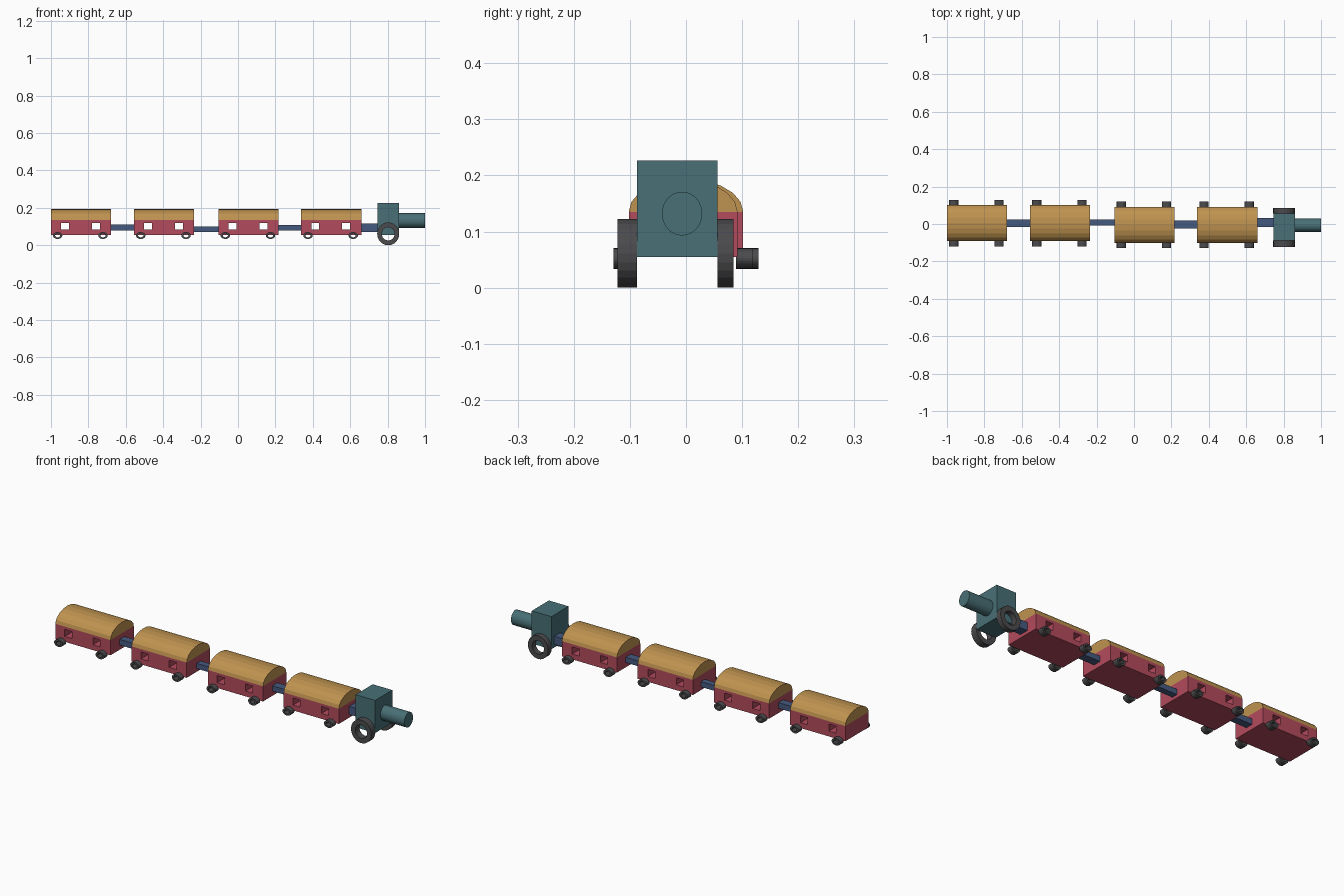
import bpy, bmesh
from math import sin, cos, pi

if "Cube" in bpy.data.objects:
    bpy.data.objects.remove(bpy.data.objects["Cube"])


def material(name, rgb):
    m = bpy.data.materials.new(name)
    m.diffuse_color = (*rgb, 1)
    m.use_nodes = True
    m.node_tree.nodes["Principled BSDF"].inputs["Base Color"].default_value = m.diffuse_color
    return m


RED = material("red", (0.45, 0.07, 0.11))
OCHRE = material("ochre", (0.52, 0.29, 0.08))
TEAL = material("teal", (0.065, 0.16, 0.18))
BLUE = material("blue", (0.06, 0.10, 0.21))
DARK = material("dark_grey", (0.07, 0.07, 0.075))


def finish(name, bm, mat):
    bmesh.ops.recalc_face_normals(bm, faces=bm.faces)
    me = bpy.data.meshes.new(name)
    bm.to_mesh(me)
    bm.free()
    ob = bpy.data.objects.new(name, me)
    bpy.context.collection.objects.link(ob)
    if mat:
        me.materials.append(mat)
    return ob


def add_box(bm, x, y, z):
    """Box from (min, max) pairs on each axis."""
    for v in bmesh.ops.create_cube(bm, size=1)["verts"]:
        v.co = [lo + (c + 0.5) * (hi - lo) for c, (lo, hi) in zip(v.co, (x, y, z))]


def box(name, x, y, z, mat):
    bm = bmesh.new()
    add_box(bm, x, y, z)
    return finish(name, bm, mat)


def prism(name, points, axis, lo, hi, mat):
    """Extrude a closed profile along x (points are y, z) or y (points are x, z)."""
    bm = bmesh.new()
    place = (lambda a, b, d: (d, a, b)) if axis == "x" else (lambda a, b, d: (a, d, b))
    rings = [[bm.verts.new(place(a, b, d)) for a, b in points] for d in (lo, hi)]
    n = len(points)
    for r in rings:
        bm.faces.new(r)
    for i in range(n):
        j = (i + 1) % n
        bm.faces.new((rings[0][i], rings[0][j], rings[1][j], rings[1][i]))
    return finish(name, bm, mat)


def wheel(name, x, z, rx, rz, hole, y0, y1, n=24):
    """Open ring with its axle along y."""
    bm = bmesh.new()
    loops = []
    for k, y in ((1, y0), (1, y1), (hole, y1), (hole, y0)):
        loops.append([bm.verts.new((x + k * rx * cos(2 * pi * i / n), y,
                                    z + k * rz * sin(2 * pi * i / n))) for i in range(n)])
    for a in range(4):
        p, q = loops[a], loops[(a + 1) % 4]
        for i in range(n):
            j = (i + 1) % n
            bm.faces.new((p[i], p[j], q[j], q[i]))
    return finish(name, bm, DARK)


# Carriages: body with through windows, barrel roof, four ring wheels
LENGTH, HALF = 0.321, 0.097
carriages = [(-1.0, 0.005), (-0.556, 0.005), (-0.104, -0.005), (0.338, -0.005)]
for c, (x, y) in enumerate(carriages, 1):
    body = box(f"carriage_body_{c}", (x, x + LENGTH), (y - HALF, y + HALF), (0.055, 0.135), RED)
    bm = bmesh.new()
    for w in (0.054, 0.219):
        add_box(bm, (x + w, x + w + 0.042), (-0.2, 0.2), (0.083, 0.12))
    cutter = finish(f"window_cutter_{c}", bm, None)
    cutter.hide_render = True
    cutter.hide_viewport = True
    cut = body.modifiers.new("windows", "BOOLEAN")
    cut.operation, cut.solver, cut.object = "DIFFERENCE", "EXACT", cutter

    arc = [(y + HALF * cos(pi * i / 10), 0.135 + 0.058 * sin(pi * i / 10)) for i in range(11)]
    prism(f"carriage_roof_{c}", arc, "x", x, x + LENGTH, OCHRE)

    for end, wx in (("rear", 0.036), ("front", 0.278)):
        for side, s in (("left", 1), ("right", -1)):
            wheel(f"carriage_wheel_{c}_{end}_{side}", x + wx, 0.052, 0.025, 0.0185, 0.55,
                  y + s * 0.094, y + s * 0.124)

# Couplings between the vehicles
couplings = [
    ((-0.679, -0.556), (-0.016, 0.024), (0.080, 0.110)),
    ((-0.235, -0.104), (-0.009, 0.024), (0.072, 0.100)),
    ((0.217, 0.338), (-0.024, 0.019), (0.080, 0.108)),
    ((0.659, 0.746), (-0.016, 0.032), (0.072, 0.115)),
]
for i, (x, y, z) in enumerate(couplings, 1):
    box(f"coupling_{i}", x, y, z, BLUE)

# Engine: cab, boiler and two large wheels
box("engine_cab", (0.746, 0.86), (-0.087, 0.056), (0.055, 0.227), TEAL)
circle = [(-0.007 + 0.036 * cos(2 * pi * i / 32), 0.132 + 0.039 * sin(2 * pi * i / 32))
          for i in range(32)]
boiler = prism("engine_boiler", circle, "x", 0.86, 1.0, TEAL)
wheel("engine_wheel_right", 0.803, 0.061, 0.059, 0.061, 0.58, -0.122, -0.087)
wheel("engine_wheel_left", 0.803, 0.061, 0.059, 0.061, 0.58, 0.056, 0.085)
